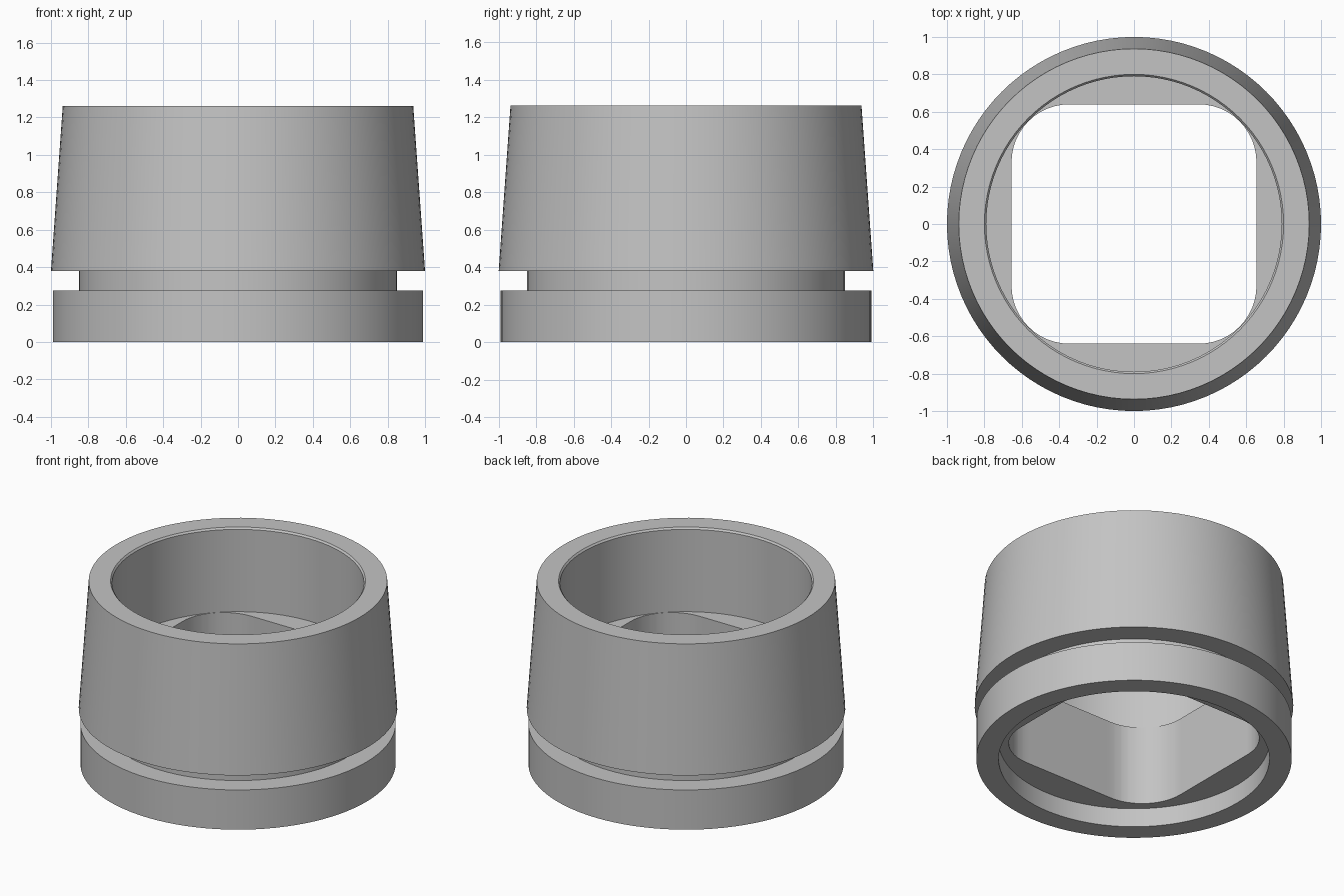
import bpy
import bmesh
import math
from mathutils import Matrix, Vector

cube = bpy.data.objects.get("Cube")
if cube:
    bpy.data.objects.remove(cube, do_unlink=True)

SEGMENTS = 96

# One plain grey material
grey = bpy.data.materials.new("plain_grey")
grey.use_nodes = True
colour = (0.55, 0.55, 0.55, 1)
grey.diffuse_color = colour
grey.node_tree.nodes["Principled BSDF"].inputs["Base Color"].default_value = colour


def make_object(name, bm):
    bmesh.ops.recalc_face_normals(bm, faces=bm.faces)
    mesh = bpy.data.meshes.new(name)
    bm.to_mesh(mesh)
    bm.free()
    mesh.materials.append(grey)
    obj = bpy.data.objects.new(name, mesh)
    bpy.context.collection.objects.link(obj)
    return obj


def lathe(name, profile):
    """Spin a (radius, height) profile around the z axis."""
    bm = bmesh.new()
    verts = [bm.verts.new((r, 0, z)) for r, z in profile]
    edges = [bm.edges.new(pair) for pair in zip(verts, verts[1:])]
    bmesh.ops.spin(bm, geom=verts + edges, cent=(0, 0, 0), axis=(0, 0, 1),
                   angle=math.tau, steps=SEGMENTS)
    bmesh.ops.remove_doubles(bm, verts=bm.verts, dist=1e-4)
    return make_object(name, bm)


def rounded_prism(name, half_x, half_y, radius, bottom, top, steps=12):
    """Extrude a rounded rectangle upward."""
    bm = bmesh.new()
    verts = []
    for corner in range(4):
        sx = 1 if corner in (0, 3) else -1
        sy = 1 if corner < 2 else -1
        for i in range(steps + 1):
            a = (corner + i / steps) * math.pi / 2
            verts.append(bm.verts.new((sx * (half_x - radius) + radius * math.cos(a),
                                       sy * (half_y - radius) + radius * math.sin(a),
                                       bottom)))
    face = bm.faces.new(verts)
    result = bmesh.ops.extrude_face_region(bm, geom=[face])
    moved = [v for v in result["geom"] if isinstance(v, bmesh.types.BMVert)]
    bmesh.ops.translate(bm, verts=moved, vec=(0, 0, top - bottom))
    return make_object(name, bm)


# Collar: grooved outside, round recess above and below a solid web
collar = lathe("grooved_collar", [
    (0, 0.13), (0.85, 0.13), (0.85, 0),           # lower recess
    (0.99, 0), (0.99, 0.275),                     # base band
    (0.85, 0.275), (0.85, 0.38),                  # groove
    (1.0, 0.38), (0.937, 1.262),                  # tapered wall
    (0.80, 1.262), (0.79, 1.25),                  # rim chamfer
    (0.79, 0.68), (0, 0.68),                      # upper bore and web top
])

# Rounded square opening through the web
cutter = rounded_prism("opening_cutter", 0.655, 0.64, 0.31, 0.05, 0.8)
cutter.hide_render = True
cut = collar.modifiers.new("opening", 'BOOLEAN')
cut.operation = 'DIFFERENCE'
cut.solver = 'EXACT'
cut.object = cutter

bpy.ops.object.select_all(action='DESELECT')
collar.select_set(True)
bpy.context.view_layer.objects.active = collar
bpy.ops.object.modifier_apply(modifier=cut.name)
bpy.data.objects.remove(cutter, do_unlink=True)
bpy.ops.object.shade_smooth_by_angle(angle=math.radians(25))
